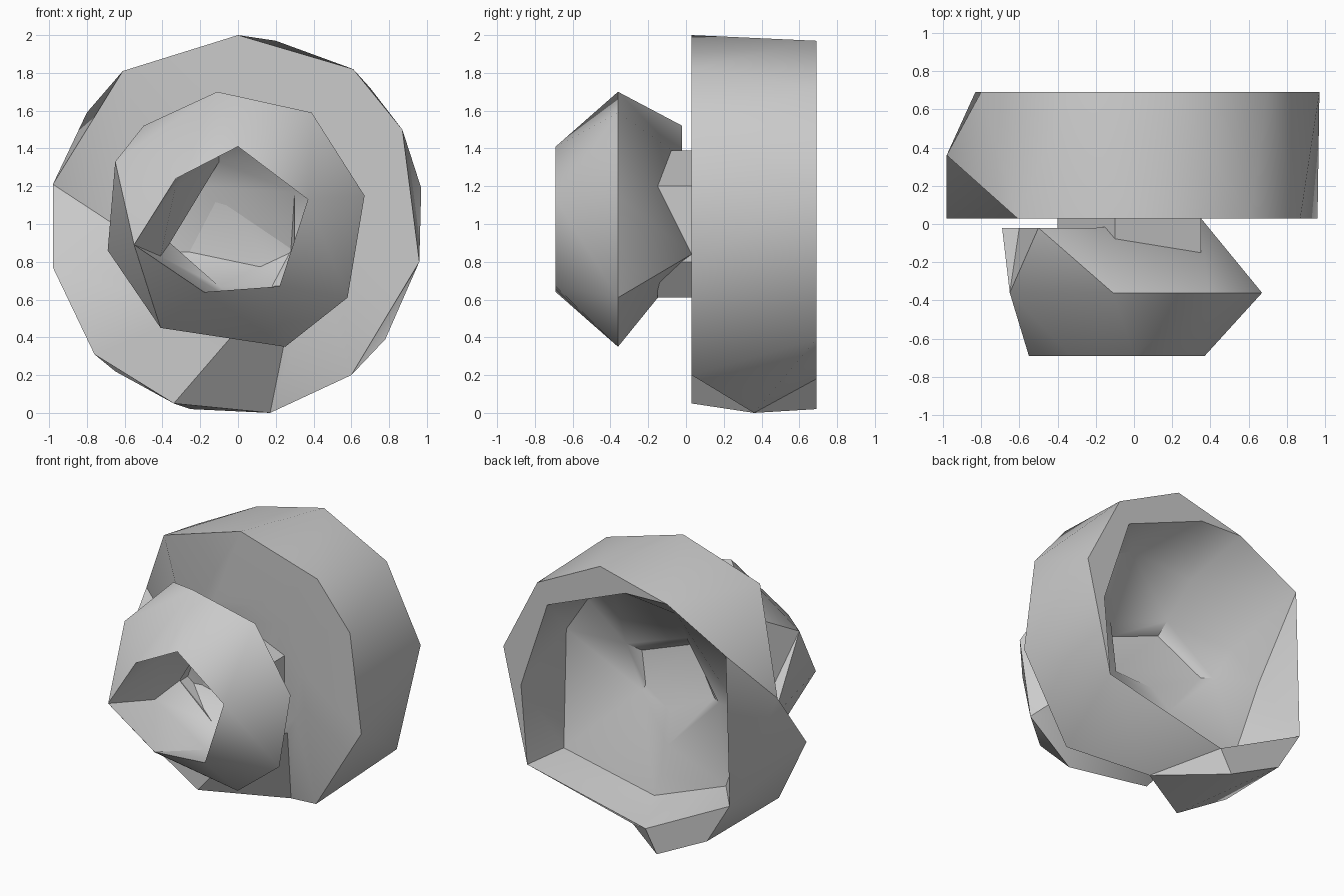
import bpy
import bmesh
from math import cos, sin, radians
from mathutils import Vector

default_cube = bpy.data.objects.get("Cube")
if default_cube:
    bpy.data.objects.remove(default_cube, do_unlink=True)

# One plain grey for the whole sculpture
grey = bpy.data.materials.new("plain grey")
grey.use_nodes = True
grey.diffuse_color = (0.6, 0.6, 0.6, 1)
grey.node_tree.nodes["Principled BSDF"].inputs["Base Color"].default_value = (0.6, 0.6, 0.6, 1)


def loop(depth, points):
    """Clockwise outline of (x, z) points at a depth; a third value overrides the depth."""
    return [Vector((p[0], p[2] if len(p) > 2 else depth, p[1])) for p in points]


def zip_loops(bm, first, second):
    """Skin matching outlines with quads, others with triangles along the shortest diagonals."""
    count_a, count_b = len(first), len(second)
    if count_a == count_b:
        for i in range(count_a):
            bm.faces.new((first[i - 1], first[i], second[i], second[i - 1]))
        return
    i = j = 0
    while i < count_a or j < count_b:
        a, b = first[i % count_a], second[j % count_b]
        next_a, next_b = first[(i + 1) % count_a], second[(j + 1) % count_b]
        step_a = (next_a.co - b.co).length if i < count_a else float("inf")
        step_b = (next_b.co - a.co).length if j < count_b else float("inf")
        if step_a <= step_b:
            bm.faces.new((a, next_a, b))
            i += 1
        else:
            bm.faces.new((a, next_b, b))
            j += 1


def build_shell(name, outlines):
    """Skin a chain of outlines and cap both ends into a closed solid."""
    bm = bmesh.new()
    rings = [[bm.verts.new(p) for p in outline] for outline in outlines]
    for first, second in zip(rings, rings[1:]):
        zip_loops(bm, first, second)
    bm.faces.new(rings[0])
    bm.faces.new(rings[-1])
    bmesh.ops.remove_doubles(bm, verts=bm.verts[:], dist=0.001)
    bmesh.ops.dissolve_degenerate(bm, dist=0.001, edges=bm.edges[:])
    bmesh.ops.recalc_face_normals(bm, faces=bm.faces[:])
    mesh = bpy.data.meshes.new(name)
    bm.to_mesh(mesh)
    bm.free()
    mesh.materials.append(grey)
    obj = bpy.data.objects.new(name, mesh)
    bpy.context.collection.objects.link(obj)
    bpy.ops.object.select_all(action="DESELECT")
    obj.select_set(True)
    bpy.context.view_layer.objects.active = obj
    bpy.ops.object.shade_smooth_by_angle(angle=radians(36))


# Rear bowl: front outline with two notches cut back to mid depth
front, middle, back = 0.03, 0.36, 0.69
front_edge = loop(front, [
    (0, 2), (0.61, 1.82), (0.87, 1.5), (0.96, 0.8), (0.6, 0.2),
    (0.17, 0, middle), (-0.34, 0.05), (-0.76, 0.31), (-0.98, 0.77),
    (-0.98, 1.21, middle), (-0.61, 1.81)])

# The front face swirls inwards, and the notches grow shallower
turn, shrink = radians(25), 0.5
front_core = []
for p in front_edge:
    x, z = p.x * shrink, (p.z - 1) * shrink
    depth = 0.15 if p.y > front + 0.1 else front
    front_core.append(Vector((x * cos(turn) - z * sin(turn), depth,
                              1 + x * sin(turn) + z * cos(turn))))

# Rear rim, inner rim, sloping floor and the recess in the floor
bottom, left_low, left_high, top_left = (-0.16, 0.18), (-0.83, 0.52), (-0.8, 1.59), (-0.33, 1.84)
right_low = (0.78, 0.39)
back_edge = loop(back, [
    (0.2, 1.97), (0.7, 1.72), (0.97, 1.19), right_low, bottom,
    (-0.25, 0.02), (-0.65, 0.22), left_low, left_high, top_left])
back_lip = loop(back, [
    (0, 1.83), (0.62, 1.58), (0.83, 0.95), right_low, bottom,
    left_low, left_high, top_left])
floor_edge = loop(middle, [
    (0.32, 1.63), (0.53, 1.52), (0.7, 1.26), (0.72, 0.4), (0, 0.25),
    (-0.57, 0.47), (-0.76, 1.04), (-0.53, 1.2), (-0.18, 1.6)])
recess_edge = loop(0.18, [
    (0.35, 1.18), (0.26, 0.85, 0.13), (-0.06, 0.6, 0.29),
    (-0.45, 1, 0.27), (-0.13, 1.35)])
recess_base = loop(0.1, [
    (0.28, 1.12), (0.25, 0.88), (0, 0.8, 0.18),
    (-0.38, 1, 0.22), (-0.12, 1.27)])
build_shell("rear_bowl", [
    front_core, front_edge, back_edge, back_lip, floor_edge, recess_edge, recess_base])

# Front cup: tapered back, wide waist, open mouth and a hollow that runs through a neck to a wedge
cup_back = loop(-0.02, [
    (-0.5, 1.52), (-0.2, 1.35), (0.35, 0.84, front),
    (0.15, 0.72, -0.06), (-0.4, 0.75), (-0.6, 0.9)])
cup_waist = loop(-middle, [
    (-0.11, 1.7), (0.39, 1.59), (0.67, 1.15), (0.58, 0.61), (0.25, 0.35),
    (-0.41, 0.45), (-0.69, 0.86, -0.02), (-0.65, 1.33)])
cup_mouth = loop(-back, [
    (0, 1.41), (0.37, 1.13), (0.22, 0.67), (-0.18, 0.64),
    (-0.55, 0.89), (-0.33, 1.24)])
hollow_waist = loop(-middle, [
    (-0.1, 1.5), (0.33, 1.42), (0.52, 1.12), (0.45, 0.68),
    (0, 0.58), (-0.41, 0.83), (-0.33, 1.2)])
hollow_neck = loop(-0.15, [
    (-0.1, 1.33), (0.3, 1.17), (0.3, 0.82), (0.18, 0.67), (-0.1, 0.67), (-0.36, 0.9)])
hollow_end = loop(0, [(-0.25, 1.2, -0.05), (0.28, 0.86, 0.02), (-0.38, 0.85, -0.05)])
build_shell("front_cup", [
    cup_back, cup_waist, cup_mouth, hollow_waist, hollow_neck, hollow_end])

# Hub: a thin collar joining the cup to the bowl
hub = [(-0.1, 1.39), (0.35, 1.2), (0.35, 0.8), (0.2, 0.61), (-0.1, 0.62), (-0.4, 0.9)]
bore = [(x * 0.95, 1 + (z - 1) * 0.95) for x, z in hub]
build_shell("hub", [loop(0.06, hub), loop(-0.15, hub), loop(-0.15, bore), loop(0.06, bore)])
